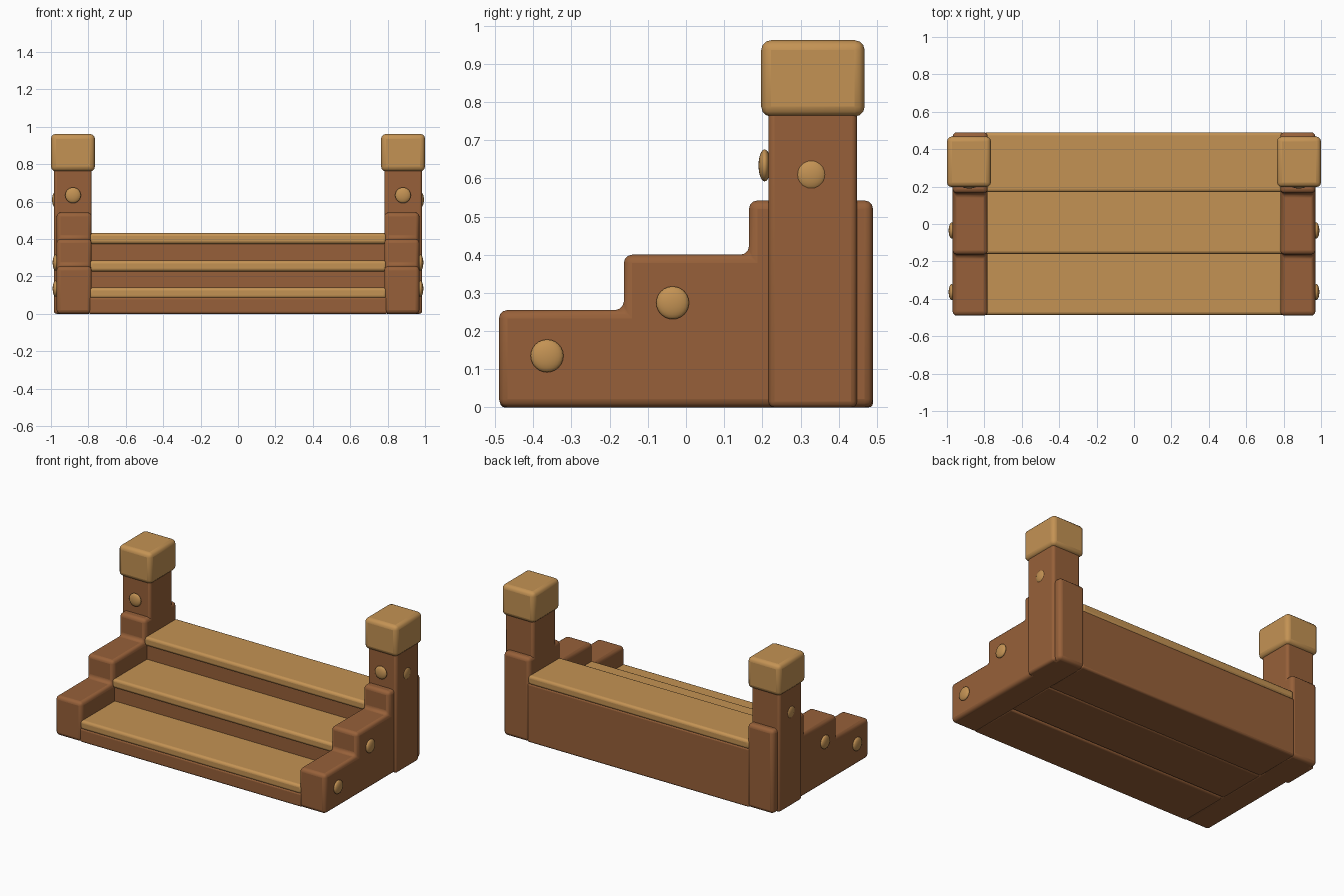
import bpy, bmesh, math
from mathutils import Matrix

if "Cube" in bpy.data.objects:
    bpy.data.objects.remove(bpy.data.objects["Cube"])


def material(name, rgb):
    m = bpy.data.materials.new(name)
    m.diffuse_color = (*rgb, 1)
    m.use_nodes = True
    m.node_tree.nodes["Principled BSDF"].inputs["Base Color"].default_value = m.diffuse_color
    return m


DARK = material("dark_wood", (0.31, 0.118, 0.041))
LIGHT = material("light_wood", (0.55, 0.29, 0.088))


def finish(name, bm, mat, bevel=0.0, segments=3):
    bmesh.ops.recalc_face_normals(bm, faces=bm.faces)
    me = bpy.data.meshes.new(name)
    bm.to_mesh(me)
    bm.free()
    me.materials.append(mat)
    ob = bpy.data.objects.new(name, me)
    bpy.context.collection.objects.link(ob)
    if bevel:
        mod = ob.modifiers.new("rounded_edges", 'BEVEL')
        mod.width = bevel
        mod.segments = segments
        mod.limit_method = 'ANGLE'
    bpy.ops.object.select_all(action='DESELECT')
    ob.select_set(True)
    bpy.context.view_layer.objects.active = ob
    bpy.ops.object.shade_smooth_by_angle(angle=math.radians(40))
    return ob


def box(name, x, y, z, mat, bevel):
    bm = bmesh.new()
    size = [b - a for a, b in (x, y, z)]
    mid = [(a + b) / 2 for a, b in (x, y, z)]
    bmesh.ops.create_cube(bm, size=1, matrix=Matrix.Translation(mid) @ Matrix.Diagonal((*size, 1)))
    return finish(name, bm, mat, bevel)


def profile(name, points, x0, x1, mat, bevel):
    """Extrude a (y, z) outline along x."""
    bm = bmesh.new()
    face = bm.faces.new([bm.verts.new((x0, y, z)) for y, z in points])
    new = bmesh.ops.extrude_face_region(bm, geom=[face])["geom"]
    verts = [v for v in new if isinstance(v, bmesh.types.BMVert)]
    bmesh.ops.translate(bm, verts=verts, vec=(x1 - x0, 0, 0))
    return finish(name, bm, mat, bevel)


def stud(name, centre, scale):
    bm = bmesh.new()
    bmesh.ops.create_uvsphere(bm, u_segments=24, v_segments=12, radius=1,
                              matrix=Matrix.Translation(centre) @ Matrix.Diagonal((*scale, 1)))
    return finish(name, bm, LIGHT)


# Steps: a dark block under each light tread
steps = [(-0.487, -0.155, 0.14), (-0.16, 0.172, 0.285), (0.17, 0.49, 0.432)]
for i, (y0, y1, top) in enumerate(steps, 1):
    last = i == len(steps)
    inset = 0.0 if i == 1 else 0.012
    box(f"step_block_{i}", (-0.8, 0.8), (y0 + inset, y1 if last else y1 + inset),
        (0, top - 0.05), DARK, 0.012)
    box(f"tread_{i}", (-0.795, 0.795), (y0, y1 if last else y1 + 0.03),
        (top - 0.058, top), LIGHT, 0.016)

# Stepped side walls, posts, caps and studs on both sides
outline = [(-0.49, 0), (-0.49, 0.255), (-0.163, 0.255), (-0.163, 0.4),
           (0.165, 0.4), (0.165, 0.542), (0.49, 0.542), (0.49, 0)]
for s, side in ((-1, "left"), (1, "right")):
    def span(a, b):
        return tuple(sorted((s * a, s * b)))

    profile(f"{side}_stepped_wall", outline, *span(0.782, 0.97), DARK, 0.022)
    box(f"{side}_post", span(0.782, 0.985), (0.216, 0.448), (0, 0.78), DARK, 0.016)
    box(f"{side}_post_cap", span(0.765, 1.0), (0.197, 0.468), (0.762, 0.962), LIGHT, 0.026)
    for i, (y, z, x, r) in enumerate([(-0.364, 0.135, 0.975, 0.043),
                                      (-0.035, 0.274, 0.975, 0.043),
                                      (0.328, 0.61, 0.978, 0.04)], 1):
        stud(f"{side}_side_stud_{i}", (s * x, y, z), (0.016, r, r))
    stud(f"{side}_front_stud", (s * 0.882, 0.206, 0.634), (0.042, 0.016, 0.042))
